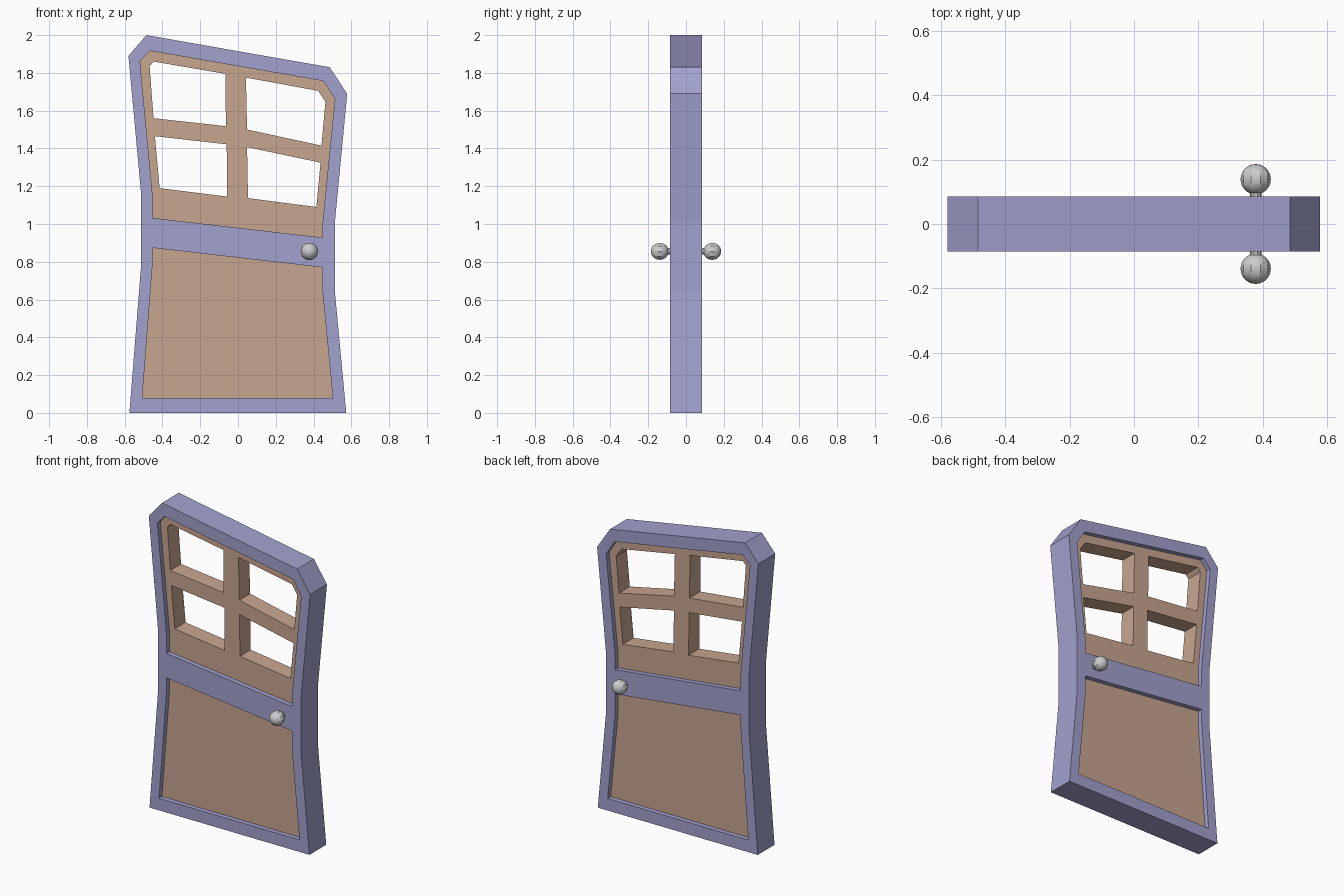
import bpy, bmesh, math

if "Cube" in bpy.data.objects:
    bpy.data.objects.remove(bpy.data.objects["Cube"])


def material(name, rgb):
    m = bpy.data.materials.new(name)
    m.diffuse_color = (*rgb, 1)
    m.use_nodes = True
    m.node_tree.nodes["Principled BSDF"].inputs["Base Color"].default_value = m.diffuse_color
    return m


def slab(name, loops, half_depth, mat):
    """Filled outline (first loop) with holes (others), extruded along y."""
    cu = bpy.data.curves.new(name, 'CURVE')
    cu.dimensions = '2D'
    cu.fill_mode = 'BOTH'
    cu.extrude = half_depth
    for pts in loops:
        s = cu.splines.new('POLY')
        s.points.add(len(pts) - 1)
        for p, (x, z) in zip(s.points, pts):
            p.co = (x, z, 0, 1)
        s.use_cyclic_u = True
    ob = bpy.data.objects.new(name, cu)
    bpy.context.collection.objects.link(ob)
    ob.rotation_euler.x = math.pi / 2
    bpy.ops.object.select_all(action='DESELECT')
    ob.select_set(True)
    bpy.context.view_layer.objects.active = ob
    bpy.ops.object.convert(target='MESH')
    ob = bpy.context.object
    bpy.ops.object.transform_apply(location=False, rotation=True, scale=False)
    bm = bmesh.new()
    bm.from_mesh(ob.data)
    bmesh.ops.remove_doubles(bm, verts=bm.verts, dist=1e-4)
    bmesh.ops.recalc_face_normals(bm, faces=bm.faces)
    for f in bm.faces:
        f.smooth = False
    bm.to_mesh(ob.data)
    bm.free()
    ob.data.materials.clear()
    ob.data.materials.append(mat)
    return ob


blue = material("frame_paint", (0.36, 0.36, 0.62))
tan = material("panel_wood", (0.58, 0.38, 0.28))

# Crooked outline and the two openings in the frame
outline = [(-0.575, 0), (0.573, 0), (0.513, 0.64), (0.513, 1.01), (0.578, 1.69),
           (0.485, 1.83), (-0.485, 2.0), (-0.58, 1.89), (-0.513, 1.16), (-0.513, 0.78)]
upper = [(-0.453, 1.032), (0.448, 0.928), (0.448, 1.01), (0.513, 1.662),
         (0.453, 1.757), (-0.467, 1.917), (-0.519, 1.86), (-0.453, 1.16)]
lower = [(-0.507, 0.078), (0.502, 0.078), (0.448, 0.64), (0.448, 0.77),
         (-0.453, 0.874), (-0.453, 0.78)]

# Four skewed window holes
windows = [
    [(-0.468, 1.835), (-0.447, 1.86), (-0.067, 1.795), (-0.064, 1.518), (-0.447, 1.56)],
    [(0.042, 1.775), (0.425, 1.705), (0.463, 1.647), (0.442, 1.415), (0.048, 1.50)],
    [(-0.44, 1.465), (-0.06, 1.422), (-0.057, 1.145), (-0.415, 1.19)],
    [(0.048, 1.407), (0.437, 1.325), (0.415, 1.09), (0.053, 1.137)],
]

slab("door_frame", [outline, upper, lower], 0.086, blue)
slab("window_panel", [upper] + windows, 0.055, tan)
slab("lower_panel", [lower], 0.055, tan)


# Turned knob: neck and ball profile (radius, distance out) spun about y
def knob(name, side, segs=10, rings=12):
    c, r, neck = 0.139, 0.047, 0.018
    a0 = math.asin(neck / r)
    prof = [(neck, 0.08)]
    for i in range(rings):
        a = a0 + (math.pi - a0) * i / rings
        prof.append((r * math.sin(a), c - r * math.cos(a)))
    bm = bmesh.new()
    loops = [[bm.verts.new((0.378 + q * math.cos(t), side * y, 0.855 + q * math.sin(t)))
              for t in (2 * math.pi * k / segs for k in range(segs))] for q, y in prof]
    for a, b in zip(loops, loops[1:]):
        for k in range(segs):
            j = (k + 1) % segs
            bm.faces.new((a[k], a[j], b[j], b[k]))
    tip = bm.verts.new((0.378, side * (c + r), 0.855))
    for k in range(segs):
        bm.faces.new((loops[-1][k], loops[-1][(k + 1) % segs], tip))
    bm.faces.new(loops[0])
    bmesh.ops.recalc_face_normals(bm, faces=bm.faces)
    me = bpy.data.meshes.new(name)
    bm.to_mesh(me)
    bm.free()
    ob = bpy.data.objects.new(name, me)
    bpy.context.collection.objects.link(ob)
    bpy.ops.object.select_all(action='DESELECT')
    ob.select_set(True)
    bpy.context.view_layer.objects.active = ob
    bpy.ops.object.shade_smooth_by_angle(angle=math.radians(30))


knob("front_knob", -1)
knob("back_knob", 1)
